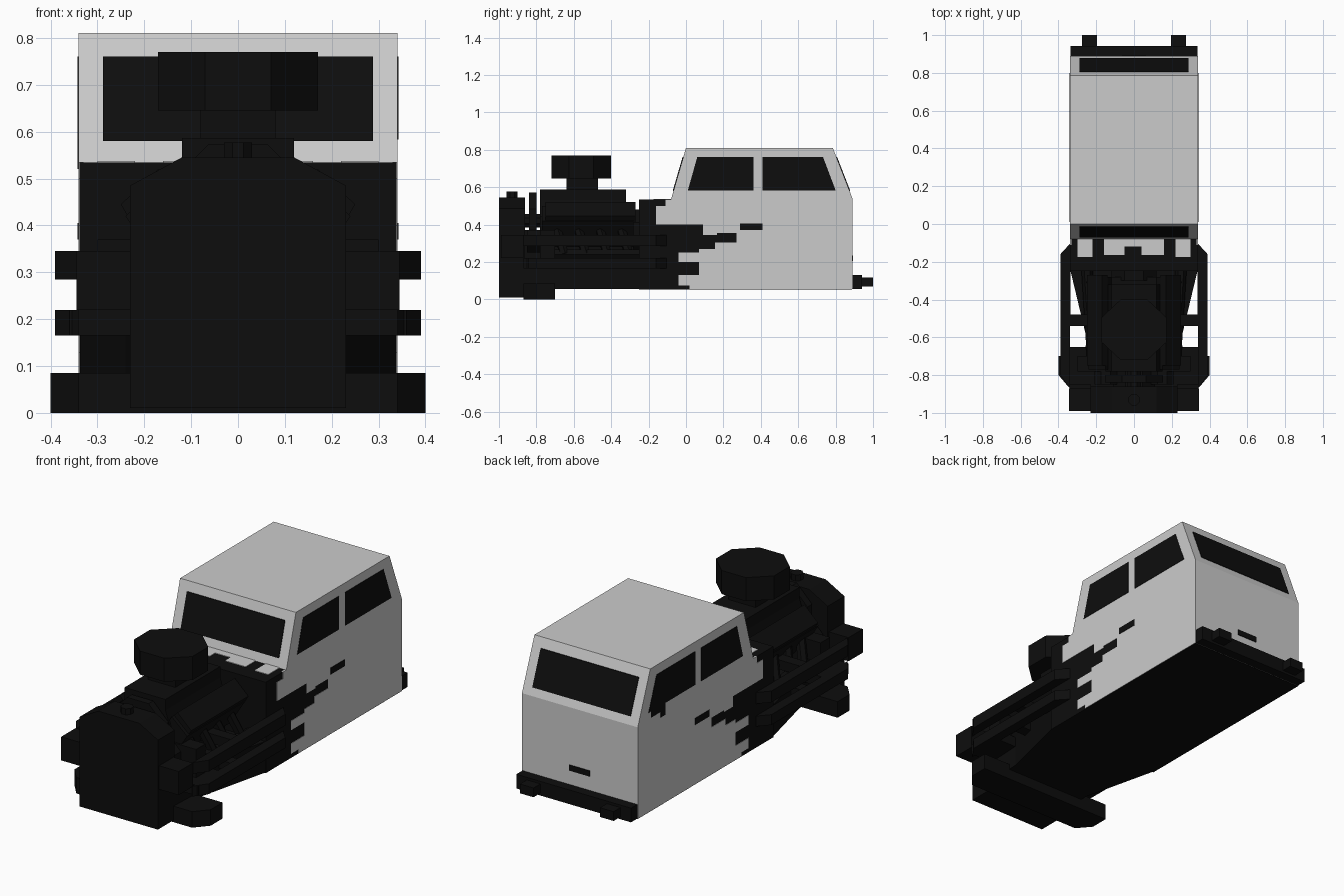
import bpy, bmesh, math
from mathutils import Vector, Matrix

black = bpy.data.materials.new("black")
black.diffuse_color = (0.004, 0.004, 0.004, 1)


def finish(name, bm, mat):
    bmesh.ops.recalc_face_normals(bm, faces=bm.faces)
    me = bpy.data.meshes.new(name)
    bm.to_mesh(me)
    bm.free()
    ob = bpy.data.objects.new(name, me)
    bpy.context.collection.objects.link(ob)
    if mat:
        me.materials.append(mat)
    return ob


def prism(name, pts, axis, a, b, mat=black):
    """Extrude a 2D outline along an axis from a to b."""
    place = {"x": lambda p, t: (t, p[0], p[1]),
             "y": lambda p, t: (p[0], t, p[1]),
             "z": lambda p, t: (p[0], p[1], t)}[axis]
    bm = bmesh.new()
    lo = [bm.verts.new(place(p, a)) for p in pts]
    hi = [bm.verts.new(place(p, b)) for p in pts]
    bm.faces.new(lo)
    bm.faces.new(hi)
    n = len(pts)
    for i in range(n):
        j = (i + 1) % n
        bm.faces.new((lo[i], lo[j], hi[j], hi[i]))
    return finish(name, bm, mat)


def box(name, x0, x1, y0, y1, z0, z1, mat=black):
    return prism(name, [(x0, y0), (x1, y0), (x1, y1), (x0, y1)], "z", z0, z1, mat)


def rod(name, p, q, r, sides=8):
    p, q = Vector(p), Vector(q)
    d = q - p
    bm = bmesh.new()
    m = Matrix.Translation((p + q) / 2) @ d.to_track_quat("Z", "Y").to_matrix().to_4x4() \
        @ Matrix.Rotation(math.pi / sides, 4, "Z")
    bmesh.ops.create_cone(bm, cap_ends=True, segments=sides, radius1=r, radius2=r,
                          depth=d.length, matrix=m)
    return finish(name, bm, black)


# Cab core and torn side panels
cab_top = [(-0.08, 0.535), (0, 0.81), (0.785, 0.81), (0.89, 0.54), (0.89, 0.055)]
torn_edge = [(0.02, 0.055), (0.02, 0.075), (-0.04, 0.075), (-0.04, 0.13), (0.07, 0.13),
             (0.07, 0.20), (-0.04, 0.20), (-0.04, 0.25), (0.07, 0.25), (0.07, 0.27),
             (0.155, 0.27), (0.155, 0.305), (0.27, 0.305), (0.27, 0.355), (0.165, 0.355),
             (0.165, 0.345), (0.09, 0.345), (0.09, 0.40), (-0.16, 0.40), (-0.16, 0.50),
             (-0.11, 0.50), (-0.11, 0.535)]
prism("cab_core", cab_top + [(-0.08, 0.055)], "x", -0.33, 0.33, None)
for s in (-1, 1):
    prism("side_panel", cab_top + torn_edge, "x", s * 0.33, s * 0.34, None)

# Exposed black front of the cab, floor and torn cowl
box("firewall", -0.338, 0.338, -0.25, 0.28, 0.055, 0.534)
box("floor", -0.338, 0.338, -0.25, 0.888, 0.052, 0.058)
for x0, x1, y in ((-0.30, -0.22, -0.175), (-0.16, -0.05, -0.165), (-0.05, 0.04, -0.12),
                  (0.04, 0.16, -0.165), (0.22, 0.30, -0.175)):
    box("cowl_strip", x0, x1, y, -0.075, 0.53, 0.537, None)

# Windows, handles and a damaged patch on the left side
front_win = [(0.01, 0.583), (0.36, 0.583), (0.36, 0.76), (0.06, 0.76)]
rear_win = [(0.41, 0.583), (0.80, 0.583), (0.733, 0.76), (0.41, 0.76)]
for s in (-1, 1):
    a, b = s * 0.337, s * 0.342
    prism("front_side_window", front_win, "x", a, b)
    prism("rear_side_window", rear_win, "x", a, b)
    prism("door_handle", [(0.29, 0.37), (0.41, 0.37), (0.41, 0.405), (0.29, 0.405)], "x", a, b)
prism("torn_patch", [(0.66, 0.52), (0.70, 0.52), (0.70, 0.55), (0.78, 0.55), (0.78, 0.583),
                     (0.66, 0.583)], "x", -0.337, -0.342)


def slanted_window(name, y_at, t):
    y0, y1 = y_at(0.58), y_at(0.76)
    prism(name, [(y0 + t, 0.58), (y0 - t, 0.58), (y1 - t, 0.76), (y1 + t, 0.76)],
          "x", -0.288, 0.288)


slanted_window("windshield", lambda z: -0.08 + (z - 0.535) * 0.291, 0.004)
slanted_window("rear_window", lambda z: 0.89 - (z - 0.54) * 0.389, 0.004)
box("tailgate_handle", -0.06, 0.06, 0.885, 0.894, 0.205, 0.235)

# Rear bumper with two tow hooks
box("rear_bumper", -0.337, 0.337, 0.885, 0.942, 0.055, 0.13)
for s in (-1, 1):
    box("tow_hook", s * 0.235 - 0.04, s * 0.235 + 0.04, 0.93, 1.0, 0.068, 0.117)

# Tapered front chassis, low bar and cross members
prism("chassis", [(-0.338, -0.24), (-0.24, -0.65), (-0.23, -0.87), (0.23, -0.87),
                  (0.24, -0.65), (0.338, -0.24)], "z", 0.055, 0.22)
prism("low_front_bar", [(-0.4, -0.70), (-0.4, -0.80), (-0.34, -0.87), (0.34, -0.87),
                        (0.4, -0.80), (0.4, -0.70)], "z", 0.0, 0.085)
box("front_cross_member", -0.36, 0.36, -0.85, -0.65, 0.165, 0.22)

# Side rails on two levels with short struts
for s in (-1, 1):
    rail = [(s * 0.335, -0.10), (s * 0.39, -0.16), (s * 0.39, -0.80), (s * 0.34, -0.87)]
    for z0, z1 in ((0.165, 0.22), (0.285, 0.345)):
        prism("side_rail", rail, "z", z0, z1)
        x0, x1 = sorted((s * 0.12, s * 0.35))
        box("rail_strut", x0, x1, -0.54, -0.48, z0 + 0.005, z1 - 0.005)
    x0, x1 = sorted((s * 0.2, s * 0.345))
    box("front_lamp_box", x0, x1, -0.99, -0.87, 0.22, 0.345)
    x0, x1 = sorted((s * 0.13, s * 0.30))
    box("engine_mount", x0, x1, -0.78, -0.70, 0.20, 0.37)

# Radiator and cap
prism("radiator", [(-0.23, 0.01), (0.23, 0.01), (0.23, 0.485), (0.12, 0.545),
                   (-0.12, 0.545), (-0.23, 0.485)], "y", -1.0, -0.86)
rod("radiator_cap", (0, -0.93, 0.53), (0, -0.93, 0.577), 0.032)

# Fan and pulleys
rod("fan", (0, -0.84, 0.42), (0, -0.80, 0.42), 0.165)
rod("fan_shaft", (0, -0.87, 0.42), (0, -0.77, 0.42), 0.04)
rod("crank_pulley", (0, -0.86, 0.26), (0, -0.77, 0.26), 0.12)
for s in (-1, 1):
    rod("side_pulley", (s * 0.15, -0.85, 0.31), (s * 0.15, -0.75, 0.31), 0.065)

# V engine: block, tilted banks, manifold and exhaust headers
box("engine_block", -0.12, 0.12, -0.78, -0.28, 0.15, 0.46)
rod("gearbox", (0, -0.30, 0.36), (0, -0.22, 0.36), 0.13)
for s in (-1, 1):
    prism("cylinder_bank", [(s * 0.06, 0.36), (s * 0.15, 0.28), (s * 0.24, 0.42),
                            (s * 0.15, 0.50)], "y", -0.77, -0.28)
    prism("valve_cover", [(s * 0.14, 0.49), (s * 0.23, 0.41), (s * 0.25, 0.445),
                          (s * 0.17, 0.52)], "y", -0.75, -0.27)
    for i in range(4):
        y = -0.69 + i * 0.115
        rod("exhaust_header", (s * 0.19, y, 0.37), (s * 0.235, y + 0.04, 0.24), 0.025, 6)
    rod("exhaust_pipe", (s * 0.22, -0.70, 0.24), (s * 0.25, -0.22, 0.24), 0.03, 6)
prism("intake_manifold", [(-0.15, 0.44), (0.15, 0.44), (0.12, 0.53), (0.12, 0.587),
                          (-0.12, 0.587), (-0.12, 0.53)], "y", -0.78, -0.32)

# Carburettor and eight-sided air filter
box("carburettor", -0.08, 0.08, -0.64, -0.47, 0.57, 0.66)
rim = [(math.cos(a) * 0.185, -0.56 + math.sin(a) * 0.173)
       for a in (math.pi / 8 + k * math.pi / 4 for k in range(8))]
prism("air_filter", rim, "z", 0.645, 0.77)
